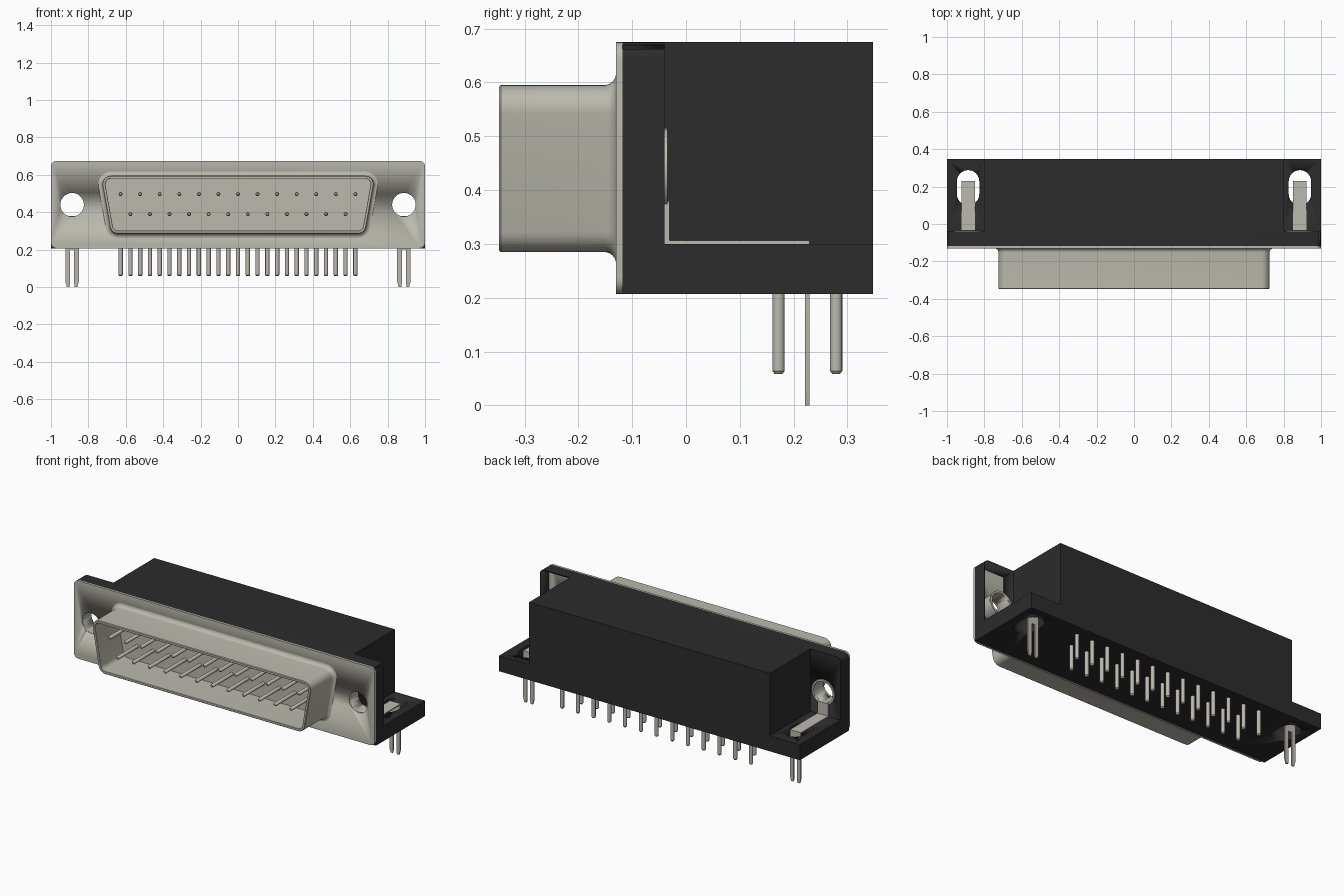
import bpy, bmesh, math
from mathutils import Vector

if "Cube" in bpy.data.objects:
    bpy.data.objects.remove(bpy.data.objects["Cube"])


def material(name, rgb):
    m = bpy.data.materials.new(name)
    m.diffuse_color = (*rgb, 1)
    m.use_nodes = True
    m.node_tree.nodes["Principled BSDF"].inputs["Base Color"].default_value = m.diffuse_color
    return m


METAL = material("warm grey metal", (0.50, 0.49, 0.42))
BLACK = material("black plastic", (0.025, 0.025, 0.025))


def loft(name, rings, mat, smooth=True):
    """Join equal-length rings of 3D points and cap both ends."""
    bm = bmesh.new()
    vs = [[bm.verts.new(p) for p in r] for r in rings]
    n = len(rings[0])
    for a, b in zip(vs, vs[1:]):
        for i in range(n):
            j = (i + 1) % n
            bm.faces.new((a[i], a[j], b[j], b[i]))
    bm.faces.new(vs[0][::-1])
    bm.faces.new(vs[-1])
    bmesh.ops.recalc_face_normals(bm, faces=bm.faces)
    me = bpy.data.meshes.new(name)
    bm.to_mesh(me)
    bm.free()
    ob = bpy.data.objects.new(name, me)
    me.materials.append(mat)
    bpy.context.collection.objects.link(ob)
    if smooth:
        bpy.ops.object.select_all(action='DESELECT')
        ob.select_set(True)
        bpy.context.view_layer.objects.active = ob
        bpy.ops.object.shade_smooth_by_angle(angle=math.radians(35))
    return ob


def along_y(pts, y):
    return [(x, y, z) for x, z in pts]


def prism_y(name, pts, y0, y1, mat):
    return loft(name, [along_y(pts, y0), along_y(pts, y1)], mat)


def box(name, x0, x1, y0, y1, z0, z1, mat):
    return prism_y(name, [(x0, z0), (x1, z0), (x1, z1), (x0, z1)], y0, y1, mat)


def arc(cx, cz, r, a0, a1, n):
    return [(cx + r * math.cos(math.radians(a0 + (a1 - a0) * i / n)),
             cz + r * math.sin(math.radians(a0 + (a1 - a0) * i / n)))
            for i in range(n + 1)]


def circle(cx, cz, r, n=32):
    return arc(cx, cz, r, 0, 360, n)[:-1]


def cut(ob, cutter):
    mod = ob.modifiers.new("cut", 'BOOLEAN')
    mod.operation = 'DIFFERENCE'
    mod.solver = 'EXACT'
    mod.object = cutter
    bpy.ops.object.select_all(action='DESELECT')
    ob.select_set(True)
    bpy.context.view_layer.objects.active = ob
    # keep the cut ahead of the smoothing step
    ob.modifiers.move(len(ob.modifiers) - 1, 0)
    bpy.ops.object.modifier_apply(modifier=mod.name)
    bpy.data.objects.remove(cutter)


def pin(name, start, end, r, n=14):
    """Round pin with a small chamfer at its far end."""
    a, b = Vector(start), Vector(end)
    d = (b - a).normalized()
    u = d.orthogonal().normalized()
    w = d.cross(u)

    def ring(c, rad):
        return [c + (u * x + w * y) for x, y in circle(0, 0, rad, n)]
    loft(name, [ring(a, r), ring(b - d * 0.006, r), ring(b, r * 0.6)], METAL)


Z0, Z1, ZW = 0.207, 0.675, 0.30     # underside, top, wing top
HX, HZ = 0.887, 0.44                # mounting hole centre

# Metal front plate with rounded corners
R = 0.03
outline = (arc(1 - R, Z1 - R, R, 0, 90, 6) + arc(R - 1, Z1 - R, R, 90, 180, 6)
           + arc(R - 1, Z0 + R, R, 180, 270, 6) + arc(1 - R, Z0 + R, R, 270, 360, 6))
plate = prism_y("front_plate", outline, -0.13, -0.118, METAL)

# Plastic flange behind it: round upper corners, square lower ones
outline = (arc(1 - R, Z1 - R, R, 0, 90, 6) + arc(R - 1, Z1 - R, R, 90, 180, 6)
           + [(-1, Z0), (1, Z0)])
flange = prism_y("plastic_flange", outline, -0.118, -0.04, BLACK)

# Main housing
box("housing", -0.8, 0.8, -0.04, 0.347, Z0, Z1, BLACK)

# Open pocket at one end of the flange
cut(flange, box("pocket_cutter", 0.802, 0.994, -0.2, 0.1, ZW + 0.002, Z1 - 0.006, BLACK))

for s, side in ((-1, "left"), (1, "right")):
    x = s * HX
    cut(plate, prism_y("hole_cutter", circle(x, HZ, 0.063), -0.3, 0.1, BLACK))
    if s < 0:
        cut(flange, prism_y("hole_cutter", circle(x, HZ, 0.069), -0.3, 0.1, BLACK))

    # Foot wing with a rounded slot
    wing = box(side + "_wing", min(s * 0.8, s), max(s * 0.8, s), -0.04, 0.347, Z0, ZW, BLACK)
    slot = arc(x, 0.228, 0.06, 0, 180, 12) + arc(x, 0.16, 0.06, 180, 360, 12)
    cut(wing, loft("slot_cutter", [[(a, b, z) for a, b in slot] for z in (0.1, 0.4)], BLACK))

    # Eyelet sleeve and its collar
    sleeve = prism_y(side + "_eyelet", circle(x, HZ, 0.070), -0.119, -0.036, METAL)
    cut(sleeve, prism_y("bore", circle(x, HZ, 0.063), -0.3, 0.1, METAL))
    collar = prism_y(side + "_collar", circle(x, HZ, 0.075), -0.042, -0.034, METAL)
    cut(collar, prism_y("bore", circle(x, HZ, 0.063), -0.3, 0.1, METAL))

    # Bent bracket strip: upright, then flat along the wing
    w = 0.036
    box(side + "_bracket_upright", x - w, x + w, -0.04, -0.031, ZW, HZ - 0.06, METAL)
    box(side + "_bracket_strip", x - w, x + w, -0.04, 0.229, ZW, ZW + 0.006, METAL)

    # Forked board lock with tapered tips
    fork = [(-w, ZW), (-w, 0.03), (-w + 0.008, 0), (-0.014, 0), (-0.011, 0.02), (-0.011, 0.2),
            (0.011, 0.2), (0.011, 0.02), (0.014, 0), (w - 0.008, 0), (w, 0.03), (w, ZW)]
    prism_y(side + "_board_lock", [(x + a, b) for a, b in fork], 0.221, 0.229, METAL)


# D-shaped shell: flared root, straight wall, hollow inside
def d_ring(r, y):
    pts = (arc(0.68, 0.55, r, -10, 90, 8) + arc(-0.68, 0.55, r, 90, 190, 8)
           + arc(-0.641, 0.33, r, 190, 270, 8) + arc(0.641, 0.33, r, 270, 350, 8))
    return along_y(pts, y)


F = 0.022
rings = [d_ring(0.045 + F, -0.1295)]
for i in range(7):
    t = math.radians(15 * i)
    rings.append(d_ring(0.045 + F * (1 - math.sin(t)), -0.130 - F * (1 - math.cos(t))))
rings += [d_ring(0.045, -0.344), d_ring(0.042, -0.347),
          d_ring(0.031, -0.347), d_ring(0.029, -0.345), d_ring(0.029, -0.132)]
loft("d_shell", rings, METAL)

# Contact pins (front) and solder tails (underside)
P = 0.1046
for count, z, y in ((13, 0.497, 0.279), (12, 0.39, 0.172)):
    for i in range(count):
        x = (i - (count - 1) / 2) * P
        pin("contact_pin", (x, -0.125, z), (x, -0.325, z), 0.0105)
        pin("solder_tail", (x, y, 0.215), (x, y, 0.058), 0.0115)
